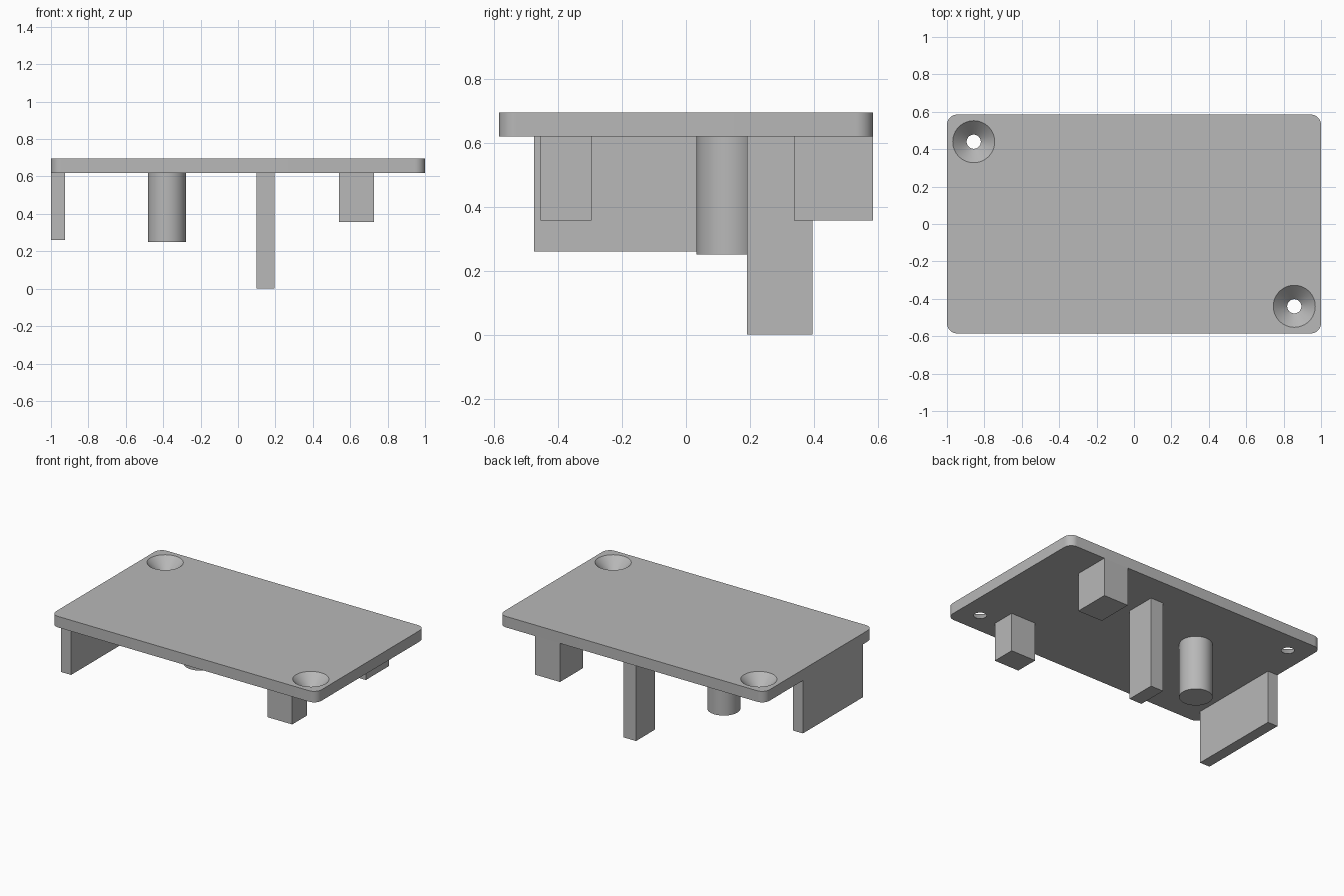
import bpy, bmesh, math

cube = bpy.data.objects.get("Cube")
if cube:
    bpy.data.objects.remove(cube, do_unlink=True)

GREY = (0.48, 0.48, 0.48, 1)
mat = bpy.data.materials.new("plain grey")
mat.use_nodes = True
mat.diffuse_color = GREY
mat.node_tree.nodes["Principled BSDF"].inputs["Base Color"].default_value = GREY

BOTTOM, TOP = 0.62, 0.695      # plate underside and upper face
HALF_X, HALF_Y, CORNER = 1.0, 0.585, 0.055


def finish(name, bm):
    bmesh.ops.recalc_face_normals(bm, faces=bm.faces)
    mesh = bpy.data.meshes.new(name)
    bm.to_mesh(mesh)
    bm.free()
    mesh.materials.append(mat)
    obj = bpy.data.objects.new(name, mesh)
    bpy.context.collection.objects.link(obj)
    return obj


def activate(obj):
    bpy.ops.object.select_all(action='DESELECT')
    obj.select_set(True)
    bpy.context.view_layer.objects.active = obj


def smooth(obj):
    activate(obj)
    bpy.ops.object.shade_smooth_by_angle(angle=math.radians(30))


def block(name, x0, x1, y0, y1, z0):
    """Box hanging from the plate underside down to z0."""
    bm = bmesh.new()
    bmesh.ops.create_cube(bm, size=1)
    bmesh.ops.scale(bm, vec=(x1 - x0, y1 - y0, BOTTOM - z0), verts=bm.verts)
    bmesh.ops.translate(bm, vec=((x0 + x1) / 2, (y0 + y1) / 2, (z0 + BOTTOM) / 2), verts=bm.verts)
    return finish(name, bm)


def round_part(name, x, y, z0, z1, r0, r1):
    """Cylinder or cone frustum from z0 up to z1."""
    bm = bmesh.new()
    bmesh.ops.create_cone(bm, cap_ends=True, segments=64, radius1=r0, radius2=r1, depth=z1 - z0)
    bmesh.ops.translate(bm, vec=(x, y, (z0 + z1) / 2), verts=bm.verts)
    return finish(name, bm)


# Plate with rounded corners
bm = bmesh.new()
outline = []
for i, (sx, sy) in enumerate([(1, 1), (-1, 1), (-1, -1), (1, -1)]):
    for k in range(13):
        a = math.pi / 2 * (i + k / 12)
        outline.append(bm.verts.new((sx * (HALF_X - CORNER) + CORNER * math.cos(a),
                                     sy * (HALF_Y - CORNER) + CORNER * math.sin(a), BOTTOM)))
base = bm.faces.new(outline)
raised = bmesh.ops.extrude_face_region(bm, geom=[base], use_keep_orig=True)
bmesh.ops.translate(bm, vec=(0, 0, TOP - BOTTOM),
                    verts=[g for g in raised["geom"] if isinstance(g, bmesh.types.BMVert)])
plate = finish("plate", bm)

# Countersunk screw holes in two opposite corners
for side in (-1, 1):
    cutter = round_part("hole_cutter", side * 0.857, -side * 0.44,
                        BOTTOM - 0.02, TOP + 0.02, 0.018, 0.132)
    cutter.hide_render = True
    mod = plate.modifiers.new("hole", 'BOOLEAN')
    mod.operation = 'DIFFERENCE'
    mod.solver = 'EXACT'
    mod.object = cutter
    activate(plate)
    bpy.ops.object.modifier_apply(modifier=mod.name)
    bpy.data.objects.remove(cutter, do_unlink=True)
smooth(plate)

# Parts hanging below the plate
block("side_wall", -1.0, -0.925, -0.475, 0.17, 0.26)
block("long_post", 0.1, 0.195, 0.19, 0.395, 0.0)
block("front_block", 0.54, 0.727, -0.455, -0.295, 0.357)
block("back_block", 0.54, 0.727, 0.337, HALF_Y, 0.357)
smooth(round_part("round_peg", -0.38, 0.135, 0.25, BOTTOM, 0.102, 0.102))
